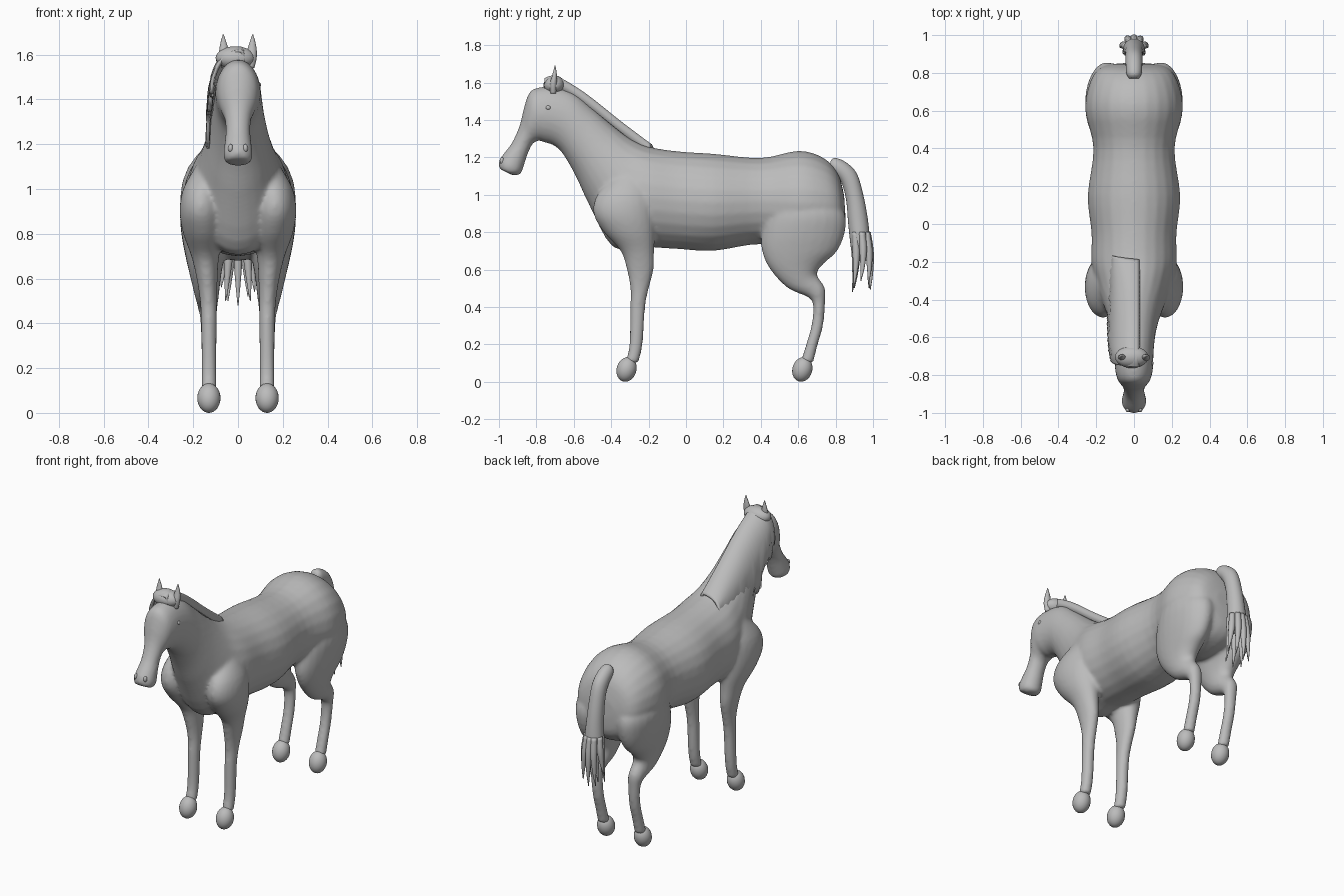
import bpy, bmesh, math, random
from mathutils import Vector, Matrix

random.seed(4)
grey = bpy.data.materials.new("plain_grey")
grey.diffuse_color = (0.5, 0.5, 0.5, 1)


def catmull(p, steps):
    """Smooth rows of numbers by interpolating between them."""
    out = []
    for i in range(len(p) - 1):
        a, b, c, d = p[max(i - 1, 0)], p[i], p[i + 1], p[min(i + 2, len(p) - 1)]
        for s in range(steps):
            t = s / steps
            out.append([0.5 * (2 * y + (z - x) * t + (2 * x - 5 * y + 4 * z - w) * t * t
                               + (3 * y - x - 3 * z + w) * t ** 3)
                        for x, y, z, w in zip(a, b, c, d)])
    out.append(list(p[-1]))
    return out


def loft(bm, rows, side=1, steps=4, n=24):
    """Rows: edge point (y, z), opposite edge point (y, z), half width, centre x."""
    rings = []
    for ya, za, yb, zb, w, xc in catmull(rows, steps):
        ring = []
        for k in range(n):
            c, s = math.cos(k * math.tau / n), math.sin(k * math.tau / n)
            ring.append(bm.verts.new((side * xc + s * w, (ya + yb + c * (ya - yb)) / 2,
                                      (za + zb + c * (za - zb)) / 2)))
        rings.append(ring)
    for r, q in zip(rings, rings[1:]):
        for k in range(n):
            bm.faces.new((r[k], r[(k + 1) % n], q[(k + 1) % n], q[k]))
    bm.faces.new(rings[0])
    bm.faces.new(rings[-1])


def ball(bm, centre, radii, tilt=0):
    m = Matrix.Translation(centre) @ Matrix.Rotation(tilt, 4, 'X') @ Matrix.Diagonal((*radii, 1))
    bmesh.ops.create_uvsphere(bm, u_segments=24, v_segments=14, radius=1, matrix=m)


def finish(name, bm):
    bmesh.ops.recalc_face_normals(bm, faces=bm.faces[:])
    for f in bm.faces:
        f.smooth = True
    me = bpy.data.meshes.new(name)
    bm.to_mesh(me)
    bm.free()
    me.materials.append(grey)
    ob = bpy.data.objects.new(name, me)
    bpy.context.collection.objects.link(ob)
    return ob


# Trunk, neck and head: top edge, bottom edge, half width
trunk = [(.845, 1.0, .853, .88, .08), (.81, 1.12, .84, .77, .18), (.73, 1.20, .76, .70, .235),
         (.6, 1.235, .6, .68, .258), (.4, 1.197, .4, .735, .215), (.15, 1.219, .15, .70, .245),
         (-.05, 1.233, -.05, .71, .225), (-.2, 1.258, -.22, .72, .225),
         (-.3, 1.305, -.39, .72, .195), (-.39, 1.37, -.52, .95, .15),
         (-.5, 1.465, -.59, 1.10, .122), (-.6, 1.545, -.66, 1.22, .108),
         (-.7, 1.575, -.71, 1.265, .103), (-.78, 1.575, -.76, 1.28, .10),
         (-.835, 1.55, -.785, 1.29, .092), (-.865, 1.47, -.80, 1.285, .08),
         (-.89, 1.37, -.822, 1.27, .06), (-.93, 1.28, -.845, 1.22, .055),
         (-.975, 1.22, -.865, 1.16, .062), (-1.0, 1.18, -.885, 1.11, .066),
         (-1.0, 1.14, -.925, 1.103, .052)]
# Legs: front edge, back edge, half width, centre x
front_leg = [(-.38, 1.1, -.22, 1.1, .05, .14), (-.475, 1.0, -.18, 1.0, .085, .16),
             (-.495, .9, -.17, .9, .098, .163), (-.44, .8, -.165, .8, .09, .155),
             (-.35, .7, -.17, .7, .062, .147), (-.317, .6, -.173, .6, .047, .138),
             (-.298, .5, -.198, .5, .038, .132), (-.298, .4, -.218, .4, .035, .13),
             (-.303, .2, -.232, .2, .034, .13), (-.325, .1, -.255, .1, .034, .13)]
hind_leg = [(.48, 1.0, .78, 1.0, .09, .13), (.43, .9, .85, .9, .117, .14),
            (.405, .8, .85, .8, .108, .145), (.405, .7, .81, .7, .088, .147),
            (.45, .6, .735, .63, .07, .145), (.545, .50, .70, .575, .056, .14),
            (.655, .45, .742, .505, .045, .136), (.68, .40, .745, .43, .037, .132),
            (.67, .3, .733, .3, .034, .13), (.642, .2, .705, .2, .034, .13),
            (.61, .1, .68, .1, .034, .13)]
bm = bmesh.new()
loft(bm, [r + (0,) for r in trunk])
for s in (-1, 1):
    loft(bm, front_leg, s)
    loft(bm, hind_leg, s)
body = finish("body", bm)
mod = body.modifiers.new("blend", 'REMESH')
mod.mode, mod.voxel_size, mod.use_smooth_shade = 'VOXEL', 0.011, True
mod = body.modifiers.new("soften", 'SMOOTH')
mod.factor, mod.iterations = 0.5, 8

# Hooves
for s, side in ((-1, "left"), (1, "right")):
    for y, end in ((-.318, "front"), (.622, "hind")):
        bm = bmesh.new()
        ball(bm, (s * .13, y, .066), (.052, .053, .067), -.3)
        finish(f"{end}_hoof_{side}", bm)

# Eyes, nostrils and ears
for s, side in ((-1, "left"), (1, "right")):
    bm = bmesh.new()
    ball(bm, (s * .093, -.737, 1.465), (.01, .014, .012))
    finish("eye_" + side, bm)
    bm = bmesh.new()
    ball(bm, (s * .033, -.984, 1.182), (.011, .012, .018))
    finish("nostril_" + side, bm)
    bm = bmesh.new()
    loft(bm, [(-.725, 1.54, -.695, 1.54, .018, .055), (-.728, 1.59, -.69, 1.59, .024, .06),
              (-.715, 1.64, -.69, 1.64, .017, .064), (-.702, 1.69, -.698, 1.69, .002, .066)], s, n=12)
    finish("ear_" + side, bm)

# Mane: a ragged sheet draped over the crest to one side (y, crest z, hang length)
crest = catmull([(-.755, 1.615, .20), (-.70, 1.628, .24), (-.6, 1.575, .30), (-.5, 1.505, .31),
                 (-.35, 1.385, .22), (-.19, 1.265, .08)], 7)
bm = bmesh.new()
cols = []
for i, (y, z, hang) in enumerate(crest):
    rag = 1 + random.uniform(-.12, .2)
    col = [(.024, y, z - .05), (.02, y, z - .008)]
    for k in range(10):
        u = k / 9
        reach = .125 + .02 * math.sin(math.pi * i / (len(crest) - 1))
        col.append((.012 - reach * math.sin(u ** .8 * math.pi / 2) - .004 * (i % 2) * u,
                    y + .03 * u, z - hang * (rag if k > 6 else 1) * u ** 1.6))
    cols.append([bm.verts.new(p) for p in col])
for a, b in zip(cols, cols[1:]):
    for k in range(len(a) - 1):
        bm.faces.new((a[k], a[k + 1], b[k + 1], b[k]))
mane = finish("mane", bm)
mod = mane.modifiers.new("thickness", 'SOLIDIFY')
mod.thickness, mod.offset = 0.016, 0

# Forelock
bm = bmesh.new()
ball(bm, (-.012, -.705, 1.585), (.088, .058, .052), .15)
finish("forelock", bm)

# Tail dock: back edge, front edge, half width
bm = bmesh.new()
loft(bm, [(.775, 1.185, .765, 1.14, .025, 0), (.80, 1.197, .79, 1.11, .04, 0),
          (.86, 1.17, .825, 1.075, .044, 0), (.915, 1.11, .843, 1.03, .045, 0),
          (.95, .99, .858, .96, .047, 0), (.972, .87, .866, .86, .052, 0),
          (.984, .76, .876, .76, .058, 0), (.985, .69, .885, .69, .05, 0)])
finish("tail", bm)

# Tail strands: root x, root y, tip x, tip y, tip z
bm = bmesh.new()
for xr, yr, xt, yt, zt in ((0, .90, 0, .89, .48), (-.035, .905, -.055, .90, .50),
                           (.035, .905, .055, .895, .50), (-.045, .94, -.075, .935, .56),
                           (.045, .94, .075, .935, .54), (-.025, .965, -.045, .978, .50),
                           (.025, .965, .045, .975, .52), (0, .97, 0, .985, .49)):
    rows = []
    for t, r in ((0, .018), (.35, .02), (.7, .012), (1, .002)):
        y, z = yr + (yt - yr) * t + .01 * math.sin(t * math.pi), .80 + (zt - .80) * t
        rows.append((y + r, z, y - r, z, r, xr + (xt - xr) * t))
    loft(bm, rows, n=10)
finish("tail_strands", bm)
